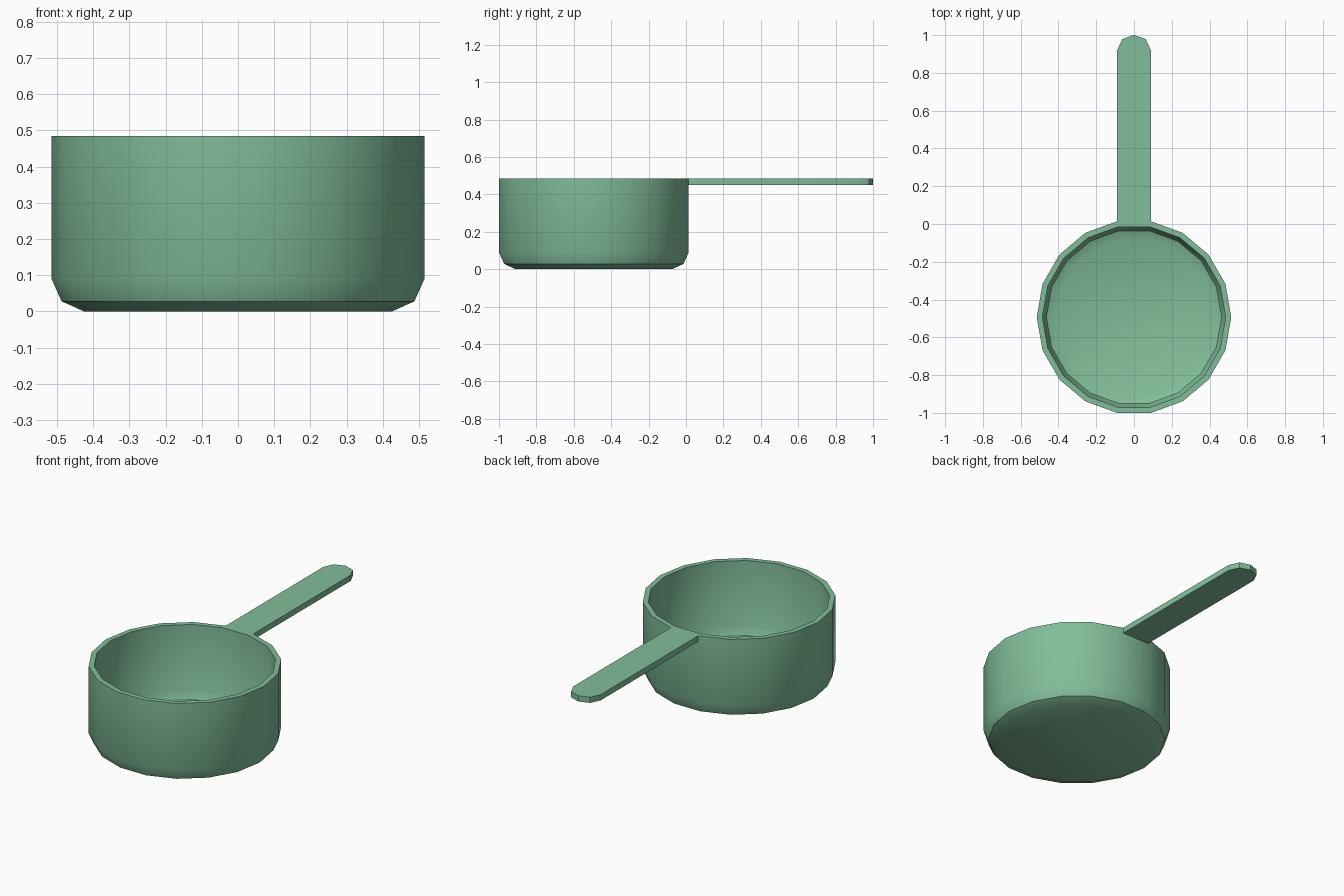
import bpy, bmesh
from math import cos, sin, pi, radians

if "Cube" in bpy.data.objects:
    bpy.data.objects.remove(bpy.data.objects["Cube"])

SIDES = 18
RADIUS = 0.515
HEIGHT = 0.484
FACET = RADIUS * cos(pi / SIDES)      # centre to flat facet
CENTRE_Y = FACET - 1.0

green = bpy.data.materials.new("soft green")
green.use_nodes = True
colour = (0.22, 0.51, 0.32, 1)
green.diffuse_color = colour
bsdf = next(n for n in green.node_tree.nodes if n.type == 'BSDF_PRINCIPLED')
bsdf.inputs["Base Color"].default_value = colour
bsdf.inputs["Roughness"].default_value = 0.6


def finish(name, bm):
    bmesh.ops.recalc_face_normals(bm, faces=bm.faces)
    mesh = bpy.data.meshes.new(name)
    bm.to_mesh(mesh)
    bm.free()
    mesh.materials.append(green)
    obj = bpy.data.objects.new(name, mesh)
    bpy.context.collection.objects.link(obj)
    bpy.ops.object.select_all(action='DESELECT')
    obj.select_set(True)
    bpy.context.view_layer.objects.active = obj
    bpy.ops.object.shade_smooth_by_angle(angle=radians(30))
    return obj


# Pan bowl: one closed wall profile, from outer base over the rim to inner floor
profile = [(0.425, 0), (0.487, 0.028), (RADIUS, 0.09), (RADIUS, HEIGHT),
           (0.485, HEIGHT), (0.485, 0.097), (0.464, 0.052), (0.415, 0.03)]
bm = bmesh.new()
rings = []
for r, z in profile:
    rings.append([bm.verts.new((r * cos(2 * pi * i / SIDES),
                                r * sin(2 * pi * i / SIDES), z))
                  for i in range(SIDES)])
for a, b in zip(rings, rings[1:]):
    for i in range(SIDES):
        j = (i + 1) % SIDES
        bm.faces.new((a[i], a[j], b[j], b[i]))
bm.faces.new(rings[0])
bm.faces.new(rings[-1])
bowl = finish("pan_bowl", bm)
bowl.location.y = CENTRE_Y

# Handle: flat bar as wide as one facet, with a rounded tip
half = RADIUS * sin(pi / SIDES)
side = [(half, CENTRE_Y + FACET), (half, 0.92), (0.062, 0.979)]
outline = side + [(0, 1.0)] + [(-x, y) for x, y in reversed(side)]
bm = bmesh.new()
base = bm.faces.new([bm.verts.new((x, y, 0.45)) for x, y in outline])
top = bmesh.ops.extrude_face_region(bm, geom=[base], use_keep_orig=True)
for v in top["geom"]:
    if isinstance(v, bmesh.types.BMVert):
        v.co.z = HEIGHT
finish("handle", bm)
